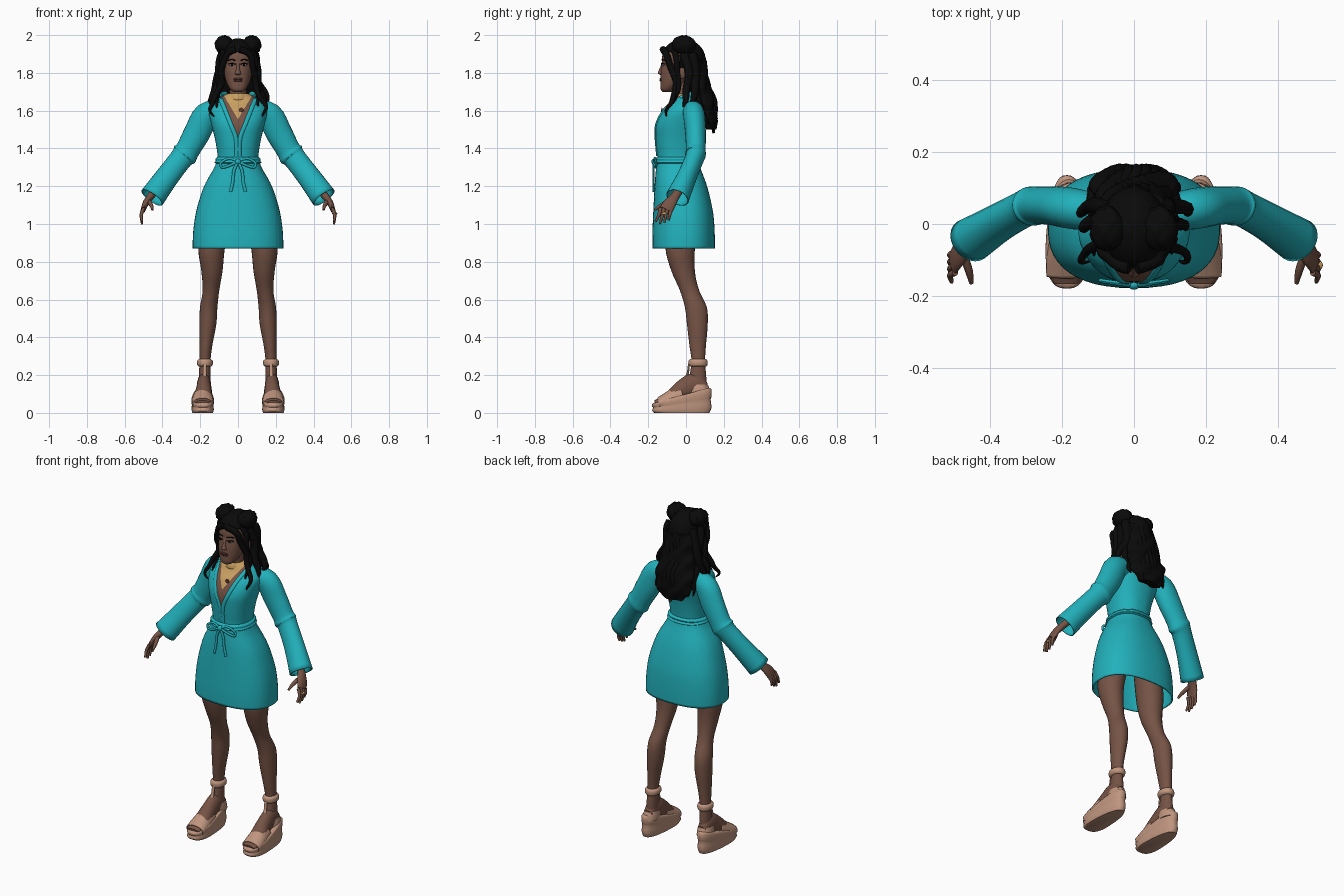
import bpy, bmesh, math, random
from mathutils import Vector
from mathutils.bvhtree import BVHTree

random.seed(4)
cube = bpy.data.objects.get("Cube")
if cube:
    bpy.data.objects.remove(cube, do_unlink=True)


def material(name, r, g, b):
    m = bpy.data.materials.new(name)
    m.use_nodes = True
    m.diffuse_color = (r, g, b, 1)
    node = m.node_tree.nodes["Principled BSDF"]
    node.inputs["Base Color"].default_value = (r, g, b, 1)
    node.inputs["Roughness"].default_value = .8
    return m


teal = material("teal cloth", .016, .44, .5)
skin = material("brown skin", .18, .087, .06)
tan = material("tan leather", .52, .3, .21)
black = material("black hair", .003, .003, .003)
gold = material("gold", .58, .35, .12)
lip_mat = material("dark lips", .11, .04, .032)
white = material("eye white", .5, .45, .42)
made = []


def finish(name, bm, mats, solid=0):
    bmesh.ops.recalc_face_normals(bm, faces=bm.faces)
    mesh = bpy.data.meshes.new(name)
    bm.to_mesh(mesh)
    bm.free()
    ob = bpy.data.objects.new(name, mesh)
    bpy.context.scene.collection.objects.link(ob)
    for m in mats:
        mesh.materials.append(m)
    if solid:
        mod = ob.modifiers.new("thickness", "SOLIDIFY")
        mod.thickness, mod.offset = solid, -1
    made.append(ob)
    return ob


def spline(rows, k):
    """Smooth the rows with a Catmull-Rom curve, k steps for each span."""
    rows = [Vector(r) for r in rows]
    out = []
    for i in range(len(rows) - 1):
        b, c = rows[i], rows[i + 1]
        m = (c - rows[max(i - 1, 0)]) / 2
        n = (rows[min(i + 2, len(rows) - 1)] - b) / 2
        for j in range(k):
            t = j / k
            out.append(b + m * t + (3 * (c - b) - 2 * m - n) * t**2
                       + (2 * (b - c) + m + n) * t**3)
    return out + [rows[-1]]


def skin_rings(rings, cap=True):
    bm = bmesh.new()
    vs = [[bm.verts.new(p) for p in ring] for ring in rings]
    for a, b in zip(vs, vs[1:]):
        for i in range(len(a)):
            bm.faces.new((a[i - 1], a[i], b[i], b[i - 1]))
    if cap:
        bm.faces.new(vs[0])
        bm.faces.new(vs[-1])
    return bm


def oval(n, power):
    for i in range(n):
        a = math.tau * i / n
        c, s = math.cos(a), math.sin(a)
        yield (math.copysign(abs(c)**(2 / power), c), math.copysign(abs(s)**(2 / power), s))


def loft(rows, n=32, k=4, power=2, cap=True):
    """Horizontal rings given as x, y, z, x radius, y radius."""
    return skin_rings([[Vector((r[0] + c * r[3], r[1] + s * r[4], r[2]))
                        for c, s in oval(n, power)] for r in spline(rows, k)], cap)


def body(rows, **kw):
    """Centred rings given as z, half width, front y, back y."""
    return loft([(0, (f + b) / 2, z, w, (b - f) / 2) for z, w, f, b in rows], **kw)


def sweep(rows, n=12, k=4, ref=(0, 1, 0), cap=True):
    """Rings across a path given as x, y, z, radius across, radius along ref."""
    pts, rings = spline(rows, k), []
    for i, p in enumerate(pts):
        t = (pts[min(i + 1, len(pts) - 1)] - pts[max(i - 1, 0)]).to_3d().normalized()
        v = Vector(ref)
        v = (v - t * v.dot(t)).normalized()
        u = v.cross(t)
        rings.append([p.to_3d() + u * p[3] * c + v * p[4] * s for c, s in oval(n, 2)])
    return skin_rings(rings, cap)


def blob(name, mat, at, size, ruffle=0):
    bm = bmesh.new()
    bmesh.ops.create_uvsphere(bm, u_segments=24, v_segments=14, radius=1)
    for v in bm.verts:
        x, y, z = v.co
        v.co *= 1 + ruffle * math.sin(9 * x + 4 * z) * math.cos(8 * y - 5 * z)
        v.co = Vector(at) + Vector(a * b for a, b in zip(v.co, size))
    return finish(name, bm, [mat])


def flip(rows, s):
    return [(s * r[0], *r[1:]) for r in rows]


# Robe skirt, open at the hem
finish("robe_skirt", body([(.87, .24, -.178, .153), (.95, .238, -.178, .152),
       (1.05, .225, -.174, .145), (1.15, .198, -.169, .125), (1.22, .17, -.165, .105),
       (1.3, .125, -.158, .075), (1.35, .108, -.15, .062)], power=2.4, n=48, cap=False),
       [teal], .008)

# Robe top: the neckline and bib are cut into the chest
bm = body([(1.31, .112, -.15, .06), (1.36, .108, -.152, .062), (1.45, .122, -.16, .075),
           (1.53, .142, -.16, .095), (1.6, .155, -.128, .1), (1.64, .135, -.092, .095),
           (1.67, .095, -.075, .075), (1.69, .055, -.07, .045)], power=2.3, n=48)
V_LOW, V_SLOPE, BIB_LOW, BIB_SLOPE = 1.45, .4, 1.555, .6
for low, slope in ((V_LOW, V_SLOPE), (BIB_LOW, BIB_SLOPE)):
    for s in (1, -1):
        bmesh.ops.bisect_plane(bm, geom=bm.verts[:] + bm.edges[:] + bm.faces[:],
                               plane_co=(0, 0, low), plane_no=(s, 0, -slope))
for f in bm.faces:
    x, y, z = f.calc_center_median()
    if y < 0 and abs(x) < (z - V_LOW) * V_SLOPE:
        f.material_index = 2 if abs(x) < (z - BIB_LOW) * BIB_SLOPE else 1
    elif z > 1.68:
        f.material_index = 1
chest_tree = BVHTree.FromBMesh(bm)
finish("robe_top", bm, [teal, skin, gold])


def chest(x, z):
    hit = chest_tree.ray_cast(Vector((x, -1, z)), Vector((0, 1, 0)))[0]
    return hit.y if hit else 0


# Lapels, collar, pendant, choker and neck
for s, side in ((1, "left"), (-1, "right")):
    line = [(s * max((z - V_LOW) * V_SLOPE, 0) + s * .007, z)
            for z in (1.66, 1.62, 1.57, 1.52, 1.47, 1.42, 1.36)]
    finish(side + "_lapel", sweep([(x, chest(x, z), z, .011, .006) for x, z in line]), [teal])
half = [(.088, -.03, 1.665), (.085, .02, 1.685), (.05, .06, 1.69)]
ring = half + [(0, .07, 1.69)] + flip(half, -1)[::-1]
finish("collar", sweep([(*p, .008, .014) for p in ring], ref=(0, 0, 1)), [teal])
finish("neck", loft([(0, 0, 1.62, .06, .055), (0, -.02, 1.68, .045, .048),
                     (0, -.035, 1.76, .044, .05)]), [skin])
finish("choker", loft([(0, -.02, 1.65, .05, .056), (0, -.02, 1.66, .06, .064),
                       (0, -.022, 1.68, .056, .058), (0, -.024, 1.69, .047, .05)]), [gold])
blob("pendant", lip_mat, (.018, chest(.018, 1.6), 1.6), (.012, .004, .016))

# Belt with a bow
finish("belt", body([(1.318, .113, -.155, .065), (1.325, .124, -.166, .078),
                     (1.335, .118, -.16, .07), (1.345, .12, -.163, .074),
                     (1.355, .108, -.152, .062)], power=2.3, n=48), [teal])
blob("bow_knot", teal, (0, -.17, 1.33), (.016, .013, .016))
for s, side in ((1, "left"), (-1, "right")):
    loop = [(0, 1.33), (.045, 1.348), (.09, 1.325), (.085, 1.3), (.045, 1.31), (0, 1.33)]
    finish(side + "_bow_loop", sweep([(s * x, -.172 + abs(x) * .15, z, .007, .006)
           for x, z in loop], n=8), [teal])
    tail = [(0, 1.33), (.022, 1.28), (.028, 1.22), (.04, 1.17)]
    finish(side + "_bow_tail", sweep([(s * x, -.172, z, .008, .006) for x, z in tail], n=8), [teal])

for s, side in ((1, "left_"), (-1, "right_")):
    # Sleeve with an elbow fold and a wide cuff
    sleeve = [(.09, .03, 1.6, .05, .05), (.165, .042, 1.578, .068, .057),
              (.215, .05, 1.485, .07, .055), (.265, .052, 1.395, .064, .052),
              (.283, .05, 1.368, .07, .055), (.302, .044, 1.345, .061, .05),
              (.375, .005, 1.25, .062, .052), (.455, -.045, 1.14, .068, .063)]
    finish(side + "sleeve", sweep(flip(sleeve, s), n=24, cap=False), [teal], .006)
    # Hand with four fingers and a thumb
    palm = [(.4, -.015, 1.22, .024, .026), (.46, -.055, 1.15, .02, .024),
            (.488, -.085, 1.11, .017, .034), (.502, -.105, 1.075, .013, .036)]
    finish(side + "hand", sweep(flip(palm, s), n=16), [skin])
    for i, reach in enumerate((.055, .068, .075, .062)):
        y = -.078 - .019 * i
        finger = [(.498, y, 1.085, .009, .01), (.512, y - .008, 1.05, .009, .009),
                  (.508, y - .014 - .004 * i, 1.075 - reach, .006, .006)]
        finish(side + "finger_" + str(i + 1), sweep(flip(finger, s), n=8), [skin])
    thumb = [(.475, -.085, 1.125, .012, .012), (.46, -.13, 1.1, .011, .011),
             (.453, -.165, 1.075, .006, .006)]
    finish(side + "thumb", sweep(flip(thumb, s), n=8, ref=(1, 0, 0)), [skin])

    # Leg
    leg = [(.12, -.02, 1.02, .075, .085), (.14, -.031, .87, .07, .078),
           (.138, -.015, .75, .056, .062), (.143, .018, .65, .044, .051),
           (.155, .052, .56, .046, .058), (.16, .06, .47, .045, .055),
           (.17, .062, .35, .033, .043), (.175, .065, .27, .029, .036),
           (.177, .062, .18, .031, .046), (.18, .06, .1, .035, .05)]
    finish(side + "leg", loft(flip(leg, s), n=24), [skin])
    foot = [(.18, .1, .13, .03, .03), (.18, .05, .15, .037, .06), (.181, -.01, .125, .04, .055),
            (.185, -.08, .085, .048, .035), (.188, -.14, .062, .047, .018),
            (.188, -.166, .056, .034, .01)]
    finish(side + "foot", sweep(flip(foot, s), n=20, ref=(0, 0, 1)), [skin])

    # Wedge sandal: the sole rises and narrows towards the heel
    bm = loft([(0, -.022, z, w, w * 2.38) for z, w in
               ((0, .061), (.012, .066), (.03, .064), (.036, .066), (.052, .066), (.056, .06))],
              n=36, k=2, power=2.6)
    for v in bm.verts:
        back = min(max((v.co.y + .18) / .31, 0), 1)
        v.co.x = s * .187 + v.co.x * (1.04 - .36 * back)
        v.co.z *= .9 + 1.5 * back
    finish(side + "sole", bm, [tan])
    upper = [(.187, -.145, .05, .057, .032), (.187, -.1, .06, .058, .048),
             (.185, -.05, .075, .053, .062), (.184, -.015, .085, .049, .062)]
    finish(side + "toe_band", sweep(flip(upper, s), n=24, ref=(0, 0, 1), cap=False), [tan], .006)
    finish(side + "heel_cup", loft(flip([(.182, .07, .1, .044, .062), (.181, .068, .125, .042, .058),
           (.18, .065, .15, .037, .051)], s)), [tan])
    finish(side + "ankle_strap", loft(flip([(.175, .064, .245, .031, .042),
           (.175, .064, .255, .041, .05), (.175, .064, .275, .041, .05),
           (.175, .064, .285, .031, .042)], s)), [tan])
    strap = [(.175, .016, .26, .009, .005), (.177, .006, .2, .01, .006),
             (.181, -.025, .165, .012, .006), (.184, -.05, .13, .016, .006)]
    finish(side + "front_strap", sweep(flip(strap, s)), [tan])

    # Ear, eye, brow and bun
    blob(side + "ear", skin, (s * .08, -.02, 1.8), (.012, .02, .032))
    blob(side + "eye", white, (s * .032, -.119, 1.842), (.015, .008, .006))
    blob(side + "iris", black, (s * .032, -.125, 1.842), (.006, .004, .006))
    lid = [(.014, -.127, 1.845), (.032, -.129, 1.851), (.052, -.114, 1.846)]
    for part, up in (("lashes", 0), ("brow", .02)):
        finish(side + part, sweep([(s * x, y + up * .15, z + up, .003, .004) for x, y, z in lid],
               n=6), [black])
    blob(side + "bun", black, (s * .073, -.012, 1.948), (.05, .062, .05), .09)

# Head and face
finish("head", body([(1.698, .018, -.12, -.08), (1.712, .04, -.134, -.06),
       (1.75, .061, -.135, 0), (1.8, .073, -.134, .04), (1.85, .078, -.127, .058),
       (1.9, .076, -.124, .06), (1.94, .058, -.1, .045), (1.962, .02, -.05, 0)], power=2.2), [skin])
finish("nose", loft([(0, -.128, 1.79, .014, .008), (0, -.133, 1.797, .017, .016),
       (0, -.13, 1.812, .011, .015), (0, -.126, 1.835, .008, .009),
       (0, -.122, 1.86, .008, .003)], n=16), [skin])
for name, z in (("upper_lip", 1.768), ("lower_lip", 1.759)):
    blob(name, lip_mat, (0, -.132, z), (.024, .008, .006))

# Hair cap with the face left open
bm = bmesh.new()
bmesh.ops.create_uvsphere(bm, u_segments=40, v_segments=24, radius=1)
for v in bm.verts:
    v.co = Vector((v.co.x * .093, v.co.y * .118 - .014, v.co.z * .112 + 1.868))
bmesh.ops.delete(bm, geom=[f for f in bm.faces if f.calc_center_median().y < -.03
                          and f.calc_center_median().z < 1.915], context="FACES")
finish("hair_cap", bm, [black], .01)
blob("hair_crown", black, (0, -.01, 1.93), (.07, .075, .052), .05)

# Hair mass down the back
bm = body([(1.88, .09, -.02, .1), (1.8, .096, .0, .112), (1.72, .105, .02, .13),
           (1.65, .12, .045, .152), (1.57, .115, .075, .165), (1.5, .075, .11, .155)], k=6)
for v in bm.verts:
    v.co.x *= 1 + .05 * math.sin(v.co.z * 70)
    v.co.y += .007 * math.sin(v.co.z * 55 + v.co.x * 60)
finish("back_hair", bm, [black])


def lock(name, path, radius, wave):
    phase, rows = random.uniform(0, 6), []
    for i, p in enumerate(spline(path, 4)):
        r = radius * (1 - (i / (4 * len(path) - 4))**3 * .85)
        sway = wave * math.sin(i * .9 + phase)
        rows.append((p.x + sway, p.y + sway * .6, p.z, r, r))
    finish(name, sweep(rows, n=8, k=2), [black])


# Wavy locks
for i in range(11):
    a = (i - 5) / 5
    end = 1.47 + .06 * abs(a) + random.uniform(-.01, .03)
    lock("back_lock_" + str(i + 1), [(a * .085, .085 - .06 * a * a, 1.86),
         (a * .1, .11 - .07 * a * a, 1.74), (a * .125, .15 - .07 * a * a, 1.62),
         (a * .11, .15 - .04 * a * a, end)], .02, .01)
for s, side in ((1, "left"), (-1, "right")):
    lock(side + "_front_lock", flip([(.012, -.12, 1.925), (.06, -.105, 1.895),
         (.083, -.075, 1.82), (.092, -.055, 1.74), (.125, -.07, 1.66), (.15, -.1, 1.61),
         (.125, -.105, 1.57)], s), .018, .004)
    lock(side + "_temple_lock", flip([(.07, -.06, 1.92), (.088, -.05, 1.85),
         (.095, -.04, 1.76), (.11, -.05, 1.68), (.105, -.09, 1.6)], s), .016, .005)
    for j, (x, y) in enumerate(((.128, .0), (.14, .04))):
        lock(side + "_side_lock_" + str(j + 1), flip([(.082, y - .01, 1.9), (.098, y + .015, 1.78),
             (x, y, 1.68), (x + .01, y - .02, 1.6)], s), .024, .008)

# Gold ring on the left hand
blob("finger_ring", gold, (.512, -.115, 1.055), (.014, .014, .008))

bpy.ops.object.select_all(action="DESELECT")
for ob in made:
    ob.select_set(True)
bpy.context.view_layer.objects.active = made[0]
bpy.ops.object.shade_smooth_by_angle(angle=math.radians(50))
